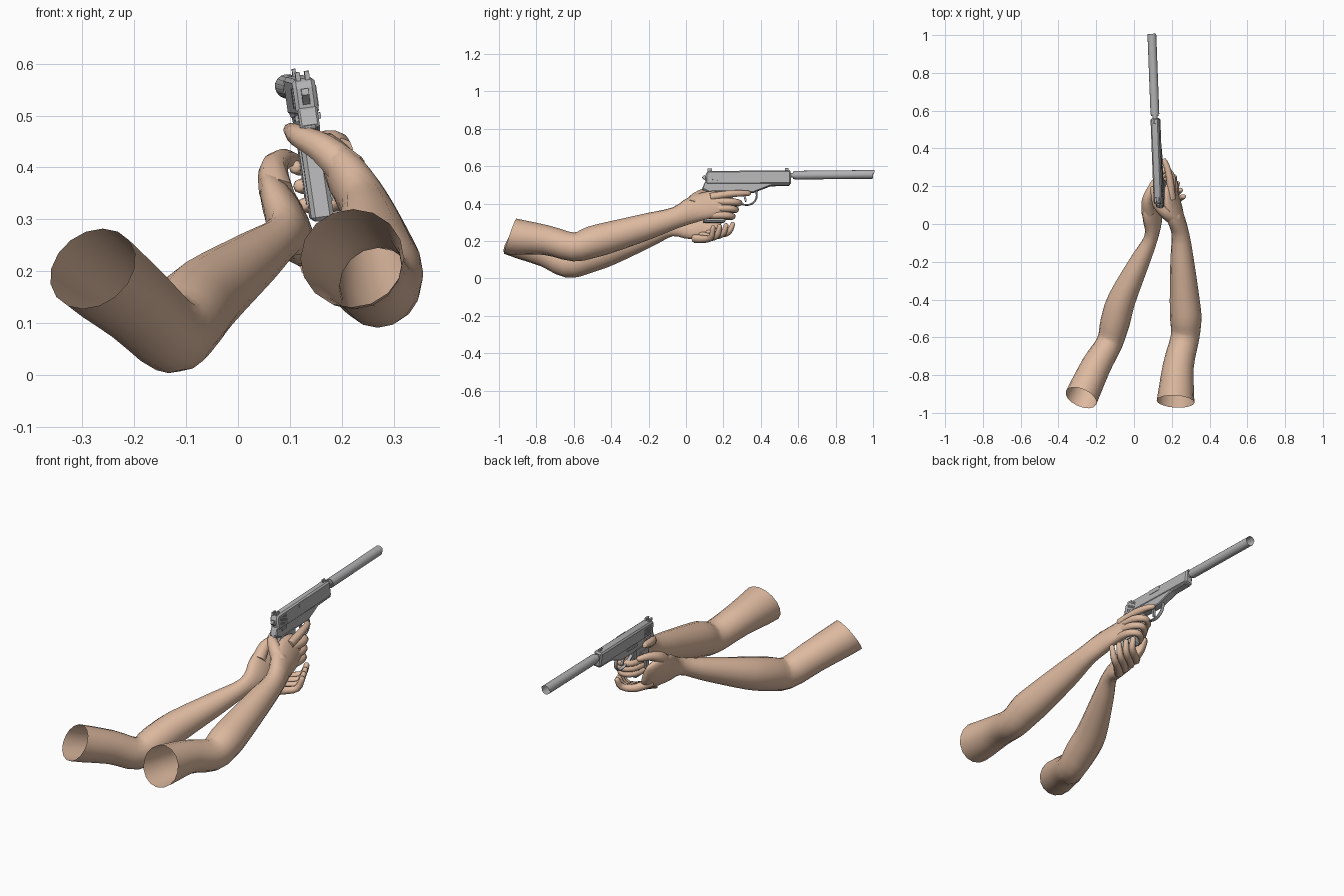
import bpy, bmesh, math
from mathutils import Matrix, Vector

cube = bpy.data.objects.get("Cube")
if cube:
    bpy.data.objects.remove(cube, do_unlink=True)


def material(name, colour):
    mat = bpy.data.materials.new(name)
    mat.use_nodes = True
    mat.diffuse_color = (*colour, 1)
    mat.node_tree.nodes["Principled BSDF"].inputs["Base Color"].default_value = (*colour, 1)
    return mat


skin = material("skin", (.73, .49, .35))
steel = material("steel", (.45, .45, .46))

# Pistol placement: slight yaw and roll about the rear of the slide
pivot = Vector((0, .1, .54))
pistol_pose = (Matrix.Translation((.13, .1, .54))
               @ Matrix.Rotation(math.radians(2.1), 4, 'Z')
               @ Matrix.Rotation(math.radians(-8), 4, 'Y')
               @ Matrix.Rotation(math.radians(.6), 4, 'X')
               @ Matrix.Translation(-pivot))


def finish(name, bm, mat, pose=None, angle=35):
    if pose:
        bm.transform(pose)
    bmesh.ops.recalc_face_normals(bm, faces=bm.faces)
    mesh = bpy.data.meshes.new(name)
    bm.to_mesh(mesh)
    bm.free()
    mesh.materials.append(mat)
    obj = bpy.data.objects.new(name, mesh)
    bpy.context.collection.objects.link(obj)
    bpy.ops.object.select_all(action='DESELECT')
    obj.select_set(True)
    bpy.context.view_layer.objects.active = obj
    bpy.ops.object.shade_smooth_by_angle(angle=math.radians(angle))
    return obj


def spline(rows, steps):
    """Catmull-Rom interpolation of any equal-length rows."""
    out = []
    for i in range(len(rows) - 1):
        before, a, b = rows[max(i - 1, 0)], rows[i], rows[i + 1]
        after = rows[min(i + 2, len(rows) - 1)]
        for k in range(steps):
            t = k / steps
            out.append([q + t * ((r - p) / 2 + t * (p - 2.5 * q + 2 * r - s / 2
                        + t * (1.5 * (q - r) + (s - p) / 2)))
                        for p, q, r, s in zip(before, a, b, after)])
    return out + [list(rows[-1])]


def loft(name, rows, mat, sides=12, steps=3, ref=(0, 0, 1), open_start=False, pose=None):
    """Skin rings given as x, y, z, half width, half height, tilt in degrees."""
    rows = spline(rows, steps)
    bm = bmesh.new()
    rings = []
    for i, (x, y, z, wide, high, tilt) in enumerate(rows):
        tangent = Vector(rows[min(i + 1, len(rows) - 1)][:3]) - Vector(rows[max(i - 1, 0)][:3])
        tangent.normalize()
        if open_start and i == 0:
            tangent = (tangent + Vector((0, 0, -.25))).normalized()
        side = tangent.cross(Vector(ref)).normalized()
        turn = Matrix.Rotation(-math.radians(tilt), 3, tangent)
        side, up = turn @ side, turn @ side.cross(tangent)
        ring = []
        for k in range(sides):
            a = math.tau * k / sides
            ring.append(bm.verts.new(Vector((x, y, z)) + side * wide * math.cos(a)
                                     + up * high * math.sin(a)))
        rings.append(ring)
    for low, top in zip(rings, rings[1:]):
        for k in range(sides):
            n = (k + 1) % sides
            bm.faces.new((low[k], low[n], top[n], top[k]))
    bm.faces.new(rings[-1])
    if not open_start:
        bm.faces.new(rings[0])
    return finish(name, bm, mat, pose, 60)


def finger(name, points, start, end):
    """Tapered tube with a rounded tip."""
    count = len(points) - 1
    rows = []
    for i, p in enumerate(points):
        r = start + (end - start) * i / count
        rows.append((*p, r, r, 0))
    tip, last = Vector(points[-1]), Vector(points[-2])
    rows.append((*(tip + (tip - last).normalized() * end * .8), end * .4, end * .4, 0))
    loft(name, rows, skin, sides=8, steps=3)


# Right arm running from the open upper arm into the palm
loft("right_arm", [
    (.22, -.94, .225, .1, .1, 0), (.235, -.75, .205, .082, .08, 0),
    (.27, -.6, .168, .076, .077, 0), (.274, -.5, .195, .083, .085, 0),
    (.268, -.4, .222, .079, .083, 0), (.255, -.2, .28, .063, .07, 0),
    (.245, -.05, .327, .047, .057, 8), (.215, .05, .372, .042, .075, 25),
    (.198, .13, .395, .032, .078, 25), (.192, .19, .4, .024, .066, 20),
    (.19, .215, .4, .01, .045, 20)], skin, sides=16, open_start=True)

# Left arm, cupping the grip from below
loft("left_arm", [
    (-.28, -.92, .205, .088, .09, 0), (-.2, -.75, .14, .079, .08, 0),
    (-.13, -.63, .08, .07, .077, 0), (-.1, -.52, .11, .078, .08, 0),
    (-.065, -.4, .15, .074, .077, 0), (.03, -.2, .222, .053, .056, 0),
    (.088, -.08, .267, .037, .043, 10), (.1, .01, .282, .04, .08, 25),
    (.092, .09, .305, .036, .095, 25), (.098, .16, .315, .028, .08, 25),
    (.105, .19, .315, .01, .05, 25)], skin, sides=16, open_start=True)

# Right hand: index along the frame, three fingers wrapped round the grip
finger("right_index_finger", [(.2, .13, .435), (.192, .22, .45), (.178, .29, .455),
                              (.16, .335, .455)], .022, .014)
for i, label in enumerate(("middle", "ring", "little")):
    z, x, y = .41 - .036 * i, .008 * i, -.018 * i
    finger("right_" + label + "_finger", [
        (.2 + x, .14 + y, z), (.202 + x, .24 + y, z), (.17 + x, .285 + y, z - .006),
        (.128 + x, .26 + y, z - .01), (.112 + x, .2 + y, z - .01)], .021, .014)
finger("right_thumb", [(.215, .03, .39), (.165, .06, .435), (.118, .11, .46),
                       (.1, .19, .473)], .04, .013)

# Left hand: fingers reaching under to the far side, thumb beside the grip
for i, label in enumerate(("index", "middle", "ring", "little")):
    finger("left_" + label + "_finger", [
        (.1 + .012 * i, .13 - .028 * i, .265 - .017 * i),
        (.155 + .012 * i, .19 - .03 * i, .24 - .01 * i),
        (.205 + .012 * i, .23 - .032 * i, .25 - .01 * i),
        (.215 + .016 * i, .25 - .035 * i, .29 - .006 * i)], .024, .013)
finger("left_thumb", [(.075, .06, .35), (.068, .12, .395), (.085, .175, .415),
                      (.108, .225, .415)], .035, .014)


def plate(name, outline, width, bevel=0, x=0):
    """Side outline in y and z, extruded across x and optionally bevelled."""
    bm = bmesh.new()
    base = bm.faces.new([bm.verts.new((x - width / 2, y, z)) for y, z in outline])
    moved = bmesh.ops.extrude_face_region(bm, geom=[base])["geom"]
    bmesh.ops.translate(bm, vec=(width, 0, 0),
                        verts=[v for v in moved if isinstance(v, bmesh.types.BMVert)])
    if bevel:
        bmesh.ops.bevel(bm, geom=bm.edges[:], offset=bevel, segments=1, affect='EDGES')
    return finish(name, bm, steel, pistol_pose, 25)


def block(name, y0, y1, z0, z1, width, bevel=0, x=0):
    return plate(name, [(y0, z0), (y1, z0), (y1, z1), (y0, z1)], width, bevel, x)


def barrel(name, y0, y1, radius, wall=0, sides=16):
    """Cylinder along y, hollowed at the front when a wall is given."""
    bm = bmesh.new()
    bmesh.ops.create_cone(bm, cap_ends=True, segments=sides, radius1=radius, radius2=radius,
                          depth=y1 - y0)
    bm.transform(Matrix.Translation((0, (y0 + y1) / 2, .547))
                 @ Matrix.Rotation(-math.pi / 2, 4, 'X'))
    bm.faces.ensure_lookup_table()
    if wall:
        front = max(bm.faces, key=lambda f: f.calc_center_median().y)
        bmesh.ops.inset_region(bm, faces=[front], thickness=wall)
        hole = bmesh.ops.extrude_face_region(bm, geom=[front])["geom"]
        bmesh.ops.translate(bm, vec=(0, -.06, 0),
                            verts=[v for v in hole if isinstance(v, bmesh.types.BMVert)])
        bmesh.ops.delete(bm, geom=[front], context='FACES_ONLY')
    return finish(name, bm, steel, pistol_pose)


# Pistol body
plate("slide", [(.105, .5), (.56, .497), (.56, .572), (.12, .572), (.105, .56)], .044, .007)
plate("frame", [(.085, .478), (.13, .455), (.36, .455), (.45, .49), (.555, .492),
                (.555, .515), (.1, .515)], .038, .004)
plate("grip", [(.125, .47), (.25, .47), (.205, .295), (.085, .295)], .044, .008)
plate("beavertail", [(.08, .475), (.13, .455), (.14, .5), (.1, .49)], .026, .003)
plate("hammer", [(.085, .54), (.098, .552), (.12, .53), (.115, .51), (.102, .525)], .014)
plate("trigger", [(.3, .46), (.315, .46), (.322, .41), (.315, .405)], .012)

# Sights
block("front_sight", .53, .55, .568, .586, .007)
for side in (-1, 1):
    block("rear_sight", .115, .14, .568, .585, .009, x=side * .009)

# Slide grooves, port, slide stop, safety and grip panels
for side in (-1, 1):
    for i in range(5):
        block("slide_groove", .13 + i * .012, .135 + i * .012, .515, .555, .004, x=side * .022)
    block("safety_lever", .13, .17, .49, .502, .008, x=side * .021)
    block("grip_panel", .13, .2, .33, .44, .006, x=side * .023)
block("ejection_port", .29, .36, .54, .566, .004, x=.022)
block("slide_stop", .24, .32, .488, .498, .008, x=-.02)

# Trigger guard loop
loft("trigger_guard", [(0, y, z, .005, .009, 0) for y, z in (
    (.375, .47), (.375, .425), (.35, .395), (.31, .39), (.265, .41), (.24, .43))],
    steel, sides=6, ref=(1, 0, 0), pose=pistol_pose)

# Barrel and suppressor
barrel("barrel_thread", .55, .585, .013)
barrel("suppressor_collar", .572, .59, .02)
barrel("suppressor", .582, 1, .0235, wall=.008)
